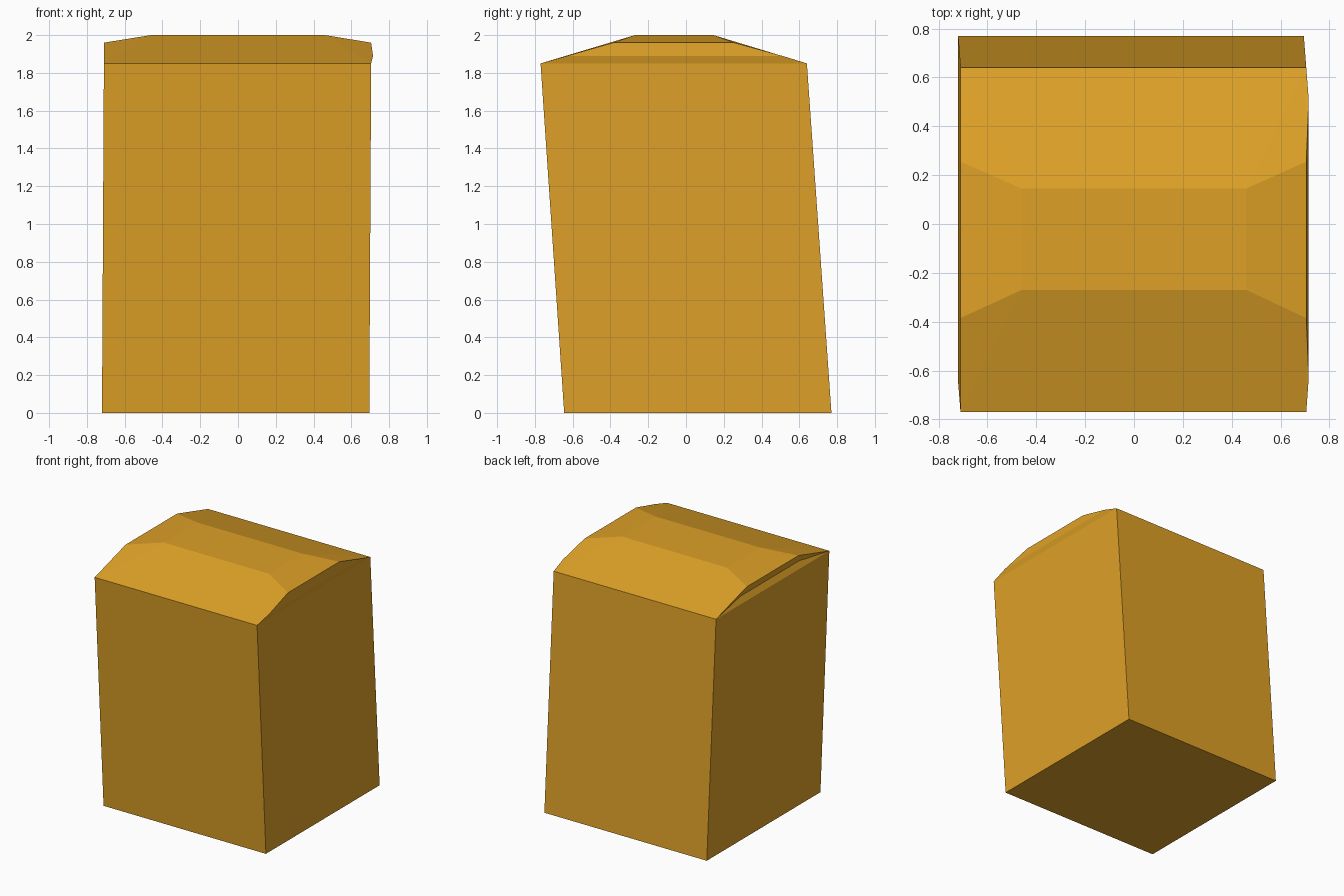
import bpy, bmesh

if "Cube" in bpy.data.objects:
    bpy.data.objects.remove(bpy.data.objects["Cube"])

# Single flat colour
ochre = bpy.data.materials.new("ochre_cardboard")
ochre.diffuse_color = (0.73, 0.355, 0.02, 1)
ochre.use_nodes = True
ochre.node_tree.nodes["Principled BSDF"].inputs["Base Color"].default_value = ochre.diffuse_color

bm = bmesh.new()


def ring(x0, x1, y0, y1, z):
    """Four corners: front left, front right, back right, back left."""
    return [bm.verts.new((x, y, z)) for x, y in ((x0, y0), (x1, y0), (x1, y1), (x0, y1))]


# Leaning body: base and rim
base = ring(-0.72, 0.695, -0.645, 0.77, 0)
rim = ring(-0.71, 0.705, -0.77, 0.64, 1.85)
bm.faces.new(base[::-1])
for i in range(4):
    j = (i + 1) % 4
    bm.faces.new((base[i], base[j], rim[j], rim[i]))

# Folded lid: raised plateau and the two side flap edges
top = ring(-0.46, 0.46, -0.27, 0.145, 2.0)
flap = ring(-0.71, 0.705, -0.385, 0.255, 1.96)
bm.faces.new(top)

# Gusset creases: pinched in on the left, bulging slightly on the right
fold = [bm.verts.new(p) for p in ((-0.685, -0.43, 1.895), (0.715, -0.63, 1.89),
                                  (0.715, 0.51, 1.89), (-0.685, 0.30, 1.895))]

# Front and back slopes, with corner triangles down to the creases
for a, b in ((0, 1), (2, 3)):
    bm.faces.new((rim[a], rim[b], top[b], top[a]))
    for k in (a, b):
        bm.faces.new((rim[k], top[k], flap[k]))
        bm.faces.new((rim[k], flap[k], fold[k]))

# Right and left gussets and sloping flaps
for a, b in ((1, 2), (3, 0)):
    for low, high in ((rim, fold), (fold, flap), (flap, top)):
        bm.faces.new((low[a], low[b], high[b], high[a]))

bmesh.ops.recalc_face_normals(bm, faces=bm.faces[:])
mesh = bpy.data.meshes.new("folded_top_box")
bm.to_mesh(mesh)
bm.free()
mesh.materials.append(ochre)
box = bpy.data.objects.new("folded_top_box", mesh)
bpy.context.collection.objects.link(box)
